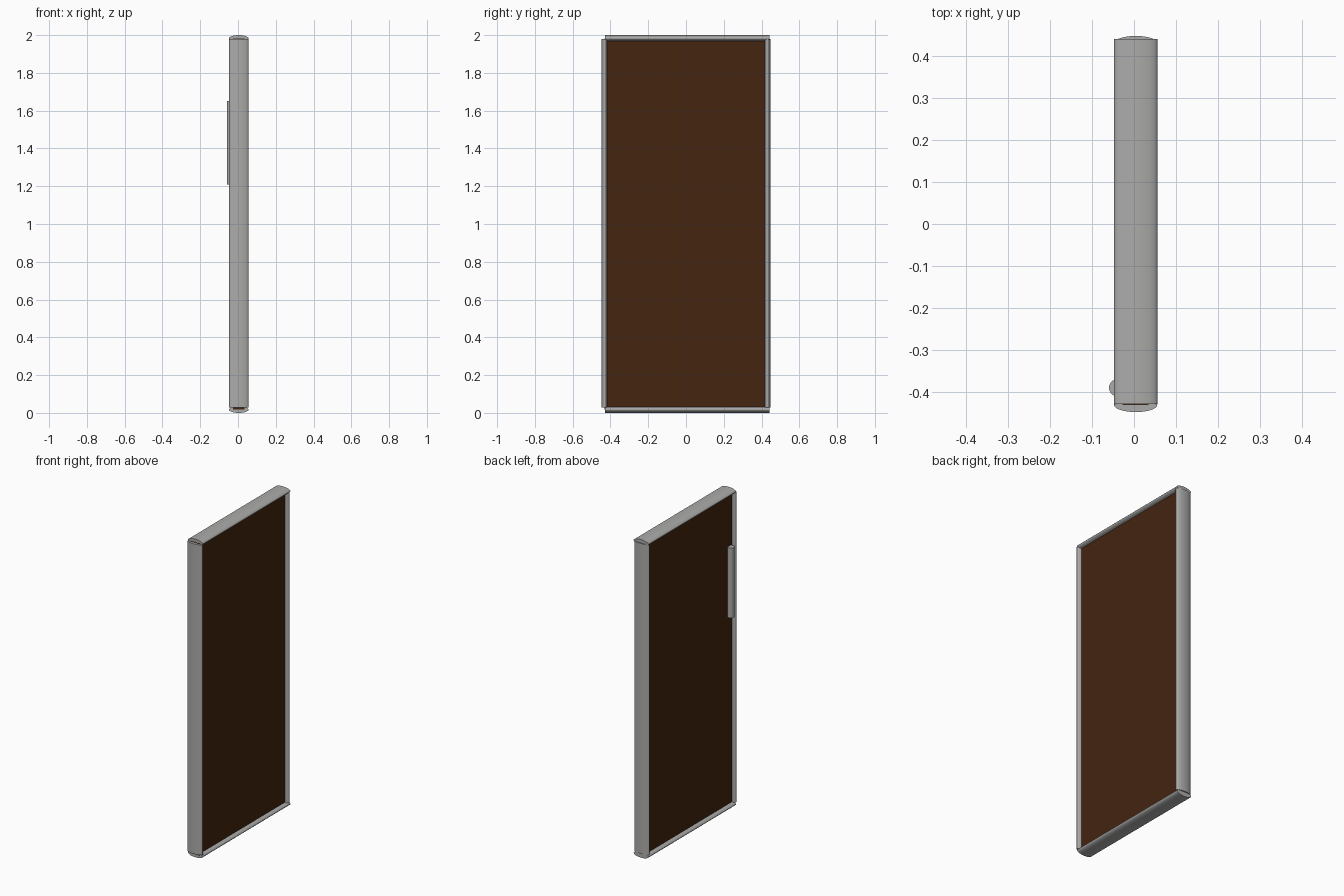
import bpy
import math

if "Cube" in bpy.data.objects:
    bpy.data.objects.remove(bpy.data.objects["Cube"])


def material(name, rgb):
    m = bpy.data.materials.new(name)
    m.diffuse_color = (*rgb, 1)
    m.use_nodes = True
    m.node_tree.nodes["Principled BSDF"].inputs["Base Color"].default_value = m.diffuse_color
    return m


GREY = material("metal grey", (0.41, 0.41, 0.405))
BROWN = material("dark brown", (0.058, 0.018, 0.0052))
CX = 0.004  # door centre line in x (the handle sticks out to -x)


def bar(name, centre, rx, rt, length, along_y=False):
    """Flattened round bar, running along z or along y."""
    rot = (math.radians(90), 0, 0) if along_y else (0, 0, 0)
    bpy.ops.mesh.primitive_cylinder_add(vertices=48, radius=1, depth=1,
                                        location=centre, rotation=rot)
    ob = bpy.context.object
    ob.name = name
    ob.scale = (rx, rt, length)
    bpy.ops.object.transform_apply(location=False, rotation=True, scale=True)
    bpy.ops.object.shade_smooth_by_angle(angle=math.radians(35))
    ob.data.materials.append(GREY)
    return ob


# Upright frame bars
for name, y in (("front_post", -0.431), ("back_post", 0.431)):
    bar(name, (CX, y, 1.004), 0.0515, 0.017, 1.95)

# Top and bottom frame bars
bar("top_rail", (CX, 0.006, 1.983), 0.0515, 0.017, 0.87, True)
bar("bottom_rail", (CX, 0.006, 0.0175), 0.0515, 0.0175, 0.87, True)

# Door panel
bpy.ops.mesh.primitive_cube_add(size=1, location=(CX, 0, 1.0))
panel = bpy.context.object
panel.name = "door_panel"
panel.scale = (0.062, 0.862, 1.962)
bpy.ops.object.transform_apply(location=False, rotation=False, scale=True)
panel.data.materials.append(BROWN)

# Pull handle on the left side
bar("handle", (-0.039, -0.39, 1.43), 0.0205, 0.0205, 0.44)
